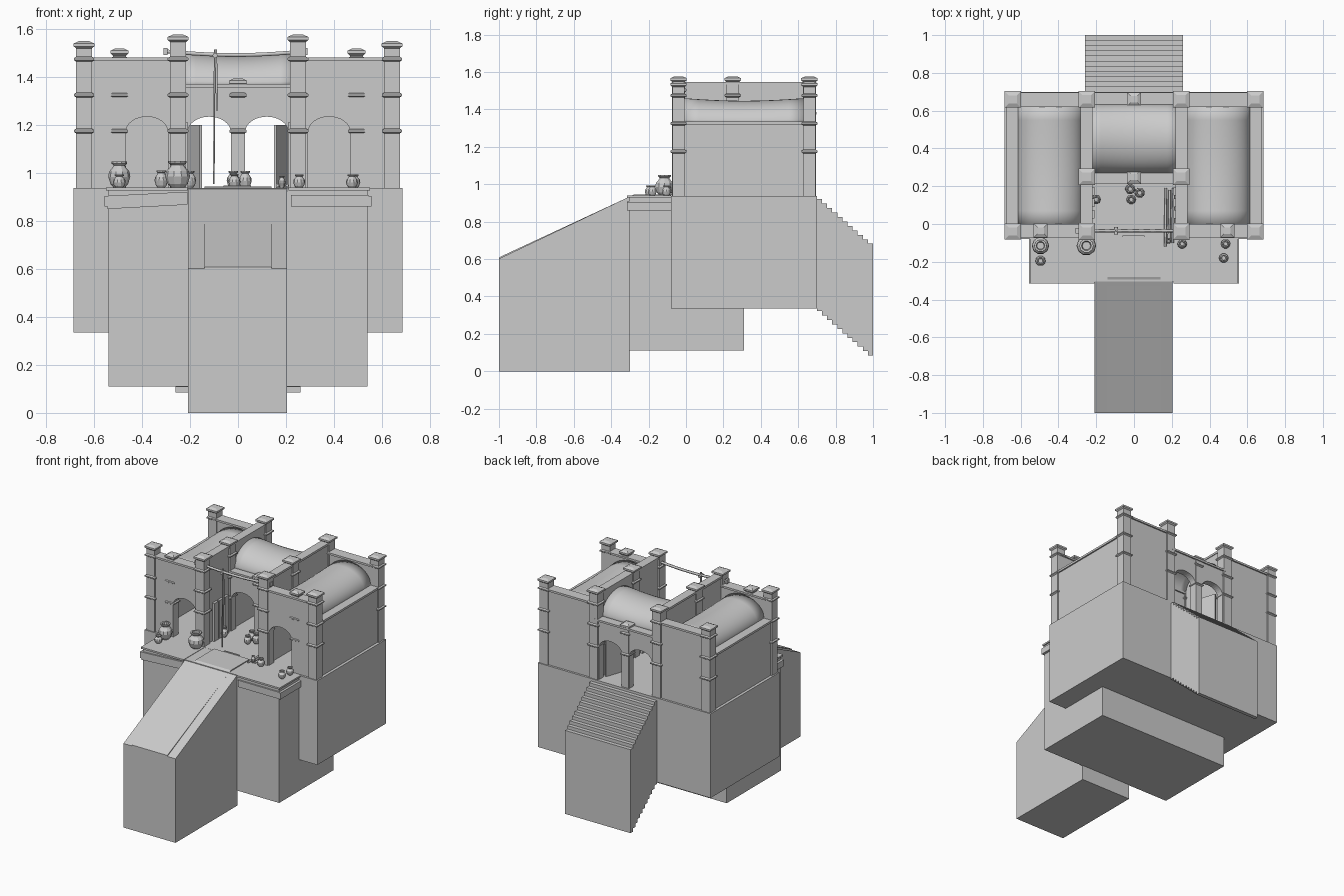
import bpy, bmesh
from math import sin, cos, pi
from mathutils import Vector

if "Cube" in bpy.data.objects:
    bpy.data.objects.remove(bpy.data.objects["Cube"])

FLOOR = 0.938


def make(name, verts, faces, smooth=False):
    me = bpy.data.meshes.new(name)
    me.from_pydata(verts, [], faces)
    bm = bmesh.new()
    bm.from_mesh(me)
    bmesh.ops.recalc_face_normals(bm, faces=bm.faces)
    bm.to_mesh(me)
    bm.free()
    ob = bpy.data.objects.new(name, me)
    bpy.context.collection.objects.link(ob)
    if smooth:
        for p in me.polygons:
            p.use_smooth = True
    return ob


def prism(name, profile, a, b, axis):
    """Extrude a 2D profile from a to b: axis x uses (y,z), axis y uses (x,z)."""
    n = len(profile)
    put = (lambda p, t: (t, p[0], p[1])) if axis == 'x' else (lambda p, t: (p[0], t, p[1]))
    verts = [put(p, t) for t in (a, b) for p in profile]
    faces = [tuple(range(n)), tuple(range(2 * n - 1, n - 1, -1))]
    faces += [(i, (i + 1) % n, n + (i + 1) % n, n + i) for i in range(n)]
    return make(name, verts, faces)


def box(name, x0, x1, y0, y1, z0, z1):
    return prism(name, [(x0, z0), (x1, z0), (x1, z1), (x0, z1)], y0, y1, 'y')


def arch_wall(name, x0, x1, y0, y1, top, arches):
    prof = [(x0, FLOOR)]
    for c, hw in arches:
        prof.append((c - hw, FLOOR))
        prof += [(c - hw * cos(pi * i / 16), 1.17 + 0.065 * sin(pi * i / 16)) for i in range(17)]
        prof.append((c + hw, FLOOR))
    prof += [(x1, FLOOR), (x1, top), (x0, top)]
    return prism(name, prof, y0, y1, 'y')


def square_stack(name, x, y, levels):
    """Square lofted column from (half width, z) levels."""
    verts = [(x + sx * h, y + sy * h, z) for h, z in levels
             for sx, sy in ((-1, -1), (1, -1), (1, 1), (-1, 1))]
    n = len(levels)
    faces = [(3, 2, 1, 0), tuple(range(4 * n - 4, 4 * n))]
    faces += [(4 * k + i, 4 * k + (i + 1) % 4, 4 * k + 4 + (i + 1) % 4, 4 * k + 4 + i)
              for k in range(n - 1) for i in range(4)]
    return make(name, verts, faces)


def pillar(name, x, y, h, top, bands):
    lv = [(h, FLOOR)]
    for b in bands:
        lv += [(h, b - 0.010), (h + 0.009, b - 0.004), (h + 0.009, b + 0.004), (h, b + 0.010)]
    lv += [(h, top - 0.03), (h + 0.01, top - 0.022), (h + 0.01, top - 0.01), (h * 0.65, top)]
    return square_stack(name, x, y, lv)


def vault(name, along, a, b, c0, c1, z0, h, sag):
    """Barrel roof whose ridge sags halfway along."""
    nu, nv = 8, 20
    verts = []
    for u in range(nu + 1):
        t = u / nu
        hh = h - sag * sin(pi * t)
        for v in range(nv + 1):
            w = pi * v / nv
            c = (c0 + c1) / 2 - (c1 - c0) / 2 * cos(w)
            l = a + (b - a) * t
            z = z0 + hh * sin(w)
            verts.append((c, l, z) if along == 'y' else (l, c, z))
    m = nv + 1
    faces = [(u * m + v, u * m + v + 1, (u + 1) * m + v + 1, (u + 1) * m + v)
             for u in range(nu) for v in range(nv)]
    ob = make(name, verts, faces, True)
    mod = ob.modifiers.new("thickness", 'SOLIDIFY')
    mod.thickness = 0.012
    return ob


def rod(name, pts, r, sides=8):
    cu = bpy.data.curves.new(name, 'CURVE')
    cu.dimensions = '3D'
    cu.bevel_depth = r
    cu.bevel_resolution = 1
    cu.use_fill_caps = True
    sp = cu.splines.new('POLY')
    sp.points.add(len(pts) - 1)
    for p, q in zip(sp.points, pts):
        p.co = (*q, 1)
    ob = bpy.data.objects.new(name, cu)
    bpy.context.collection.objects.link(ob)
    return ob


def pot(name, x, y, r, h):
    prof = [(0.5, 0), (0.8, 0.15), (1, 0.42), (0.92, 0.62), (0.6, 0.78), (0.52, 0.85),
            (0.72, 0.93), (0.72, 1), (0.5, 1), (0.42, 0.85)]
    n = 10
    verts = [(x + r * f * cos(2 * pi * i / n), y + r * f * sin(2 * pi * i / n), FLOOR + h * z)
             for f, z in prof for i in range(n)]
    k = len(prof)
    faces = [(j * n + i, j * n + (i + 1) % n, (j + 1) * n + (i + 1) % n, (j + 1) * n + i)
             for j in range(k - 1) for i in range(n)]
    faces += [tuple(range(n)), tuple(range((k - 1) * n, k * n))]
    return make(name, verts, faces)


# Foundations
box("main_base", -0.685, 0.685, -0.08, 0.70, 0.335, FLOOR)
box("terrace_base", -0.54, 0.54, -0.305, 0.31, 0.11, 0.937)

# Ramp with raised central walkway
prism("ramp", [(-1, 0), (-0.3, 0), (-0.3, 0.935), (-1, 0.602)], -0.208, 0.205, 'x')
prism("ramp_walkway", [(-1, 0.595), (-0.28, 0.93), (-0.07, 0.93), (-0.07, 0.944),
                       (-0.28, 0.944), (-1, 0.609)], -0.14, 0.14, 'x')
box("threshold", -0.06, 0.055, -0.07, -0.06, FLOOR, 0.949)

# Rear stairs, stepped above and below
N = 11
run, rise = 0.30 / N, 0.262 / N
for i in range(N):
    z = FLOOR - rise * (i + 1) + 0.006
    box("stair_step", -0.26, 0.26, 0.70 + run * i, 0.70 + run * (i + 1), z - 0.598, z)

# Terrace edge beams, the left one slightly tilted
prism("terrace_trim_left", [(-0.545, 0.85), (-0.21, 0.868), (-0.21, 0.922), (-0.545, 0.905)],
      -0.315, -0.30, 'y')
box("terrace_trim_right", 0.22, 0.545, -0.315, -0.30, 0.86, 0.908)
for s in (-1, 1):
    x0, x1 = sorted((s * 0.535, s * 0.557))
    box("terrace_side_trim", x0, x1, -0.315, -0.08, 0.86, 0.905)
    x0, x1 = sorted((s * 0.21, s * 0.55))
    box("terrace_lip", x0, x1, -0.315, -0.08, 0.928, 0.94)

# Side wings
BANDS = (1.175, 1.325, 1.475)
for s in (-1, 1):
    def sx(a, b):
        return sorted((s * a, s * b))
    arch_wall("wing_front_wall", *sx(0.25, 0.645), -0.065, -0.01, 1.47, [(s * 0.38, 0.088)])
    box("wing_front_coping", *sx(0.25, 0.645), -0.075, 0.0, 1.468, 1.482)
    box("wing_back_wall", *sx(0.25, 0.645), 0.63, 0.685, FLOOR, 1.47)
    box("wing_back_coping", *sx(0.25, 0.645), 0.62, 0.695, 1.468, 1.482)
    box("wing_outer_wall", *sx(0.612, 0.665), -0.04, 0.66, FLOOR, 1.325)
    box("wing_outer_coping", *sx(0.602, 0.675), -0.04, 0.66, 1.32, 1.335)
    box("wing_inner_wall", *sx(0.225, 0.275), -0.04, 0.66, FLOOR, 1.535)
    box("wing_inner_coping", *sx(0.22, 0.282), -0.04, 0.66, 1.533, 1.548)
    vault("wing_vault", 'y', -0.01, 0.63, *sx(0.27, 0.615), 1.325, 0.135, 0.014)
    for y in (-0.04, 0.66):
        pillar("outer_pillar", s * 0.642, y, 0.033, 1.55, BANDS)
    for y in (-0.04, 0.25, 0.66):
        pillar("inner_pillar", s * 0.25, y, 0.034, 1.577, BANDS)
    pillar("arch_pillar", s * 0.494, -0.035, 0.027, 1.52, BANDS)
    # Courtyard panels and open rear doors
    for k in range(3):
        box("wall_panel_plank", *sx(0.208, 0.23), 0.03 + k * 0.06, 0.075 + k * 0.06, FLOOR, 1.21)
    door = box("open_door", -0.006, 0.006, -0.075, 0.075, FLOOR, 1.2)
    door.location = (s * 0.18, 0.55, 0)
    door.rotation_euler.z = -s * 0.33

# Central hall
for y, e in ((0.25, 1), (0.66, -1)):
    arch_wall("hall_wall", -0.25, 0.25, y - 0.025, y + 0.025, 1.36, [(-0.12, 0.09), (0.12, 0.09)])
    box("hall_coping", -0.25, 0.25, y - 0.035, y + 0.035, 1.357, 1.371)
    pillar("hall_pillar", 0, y, 0.027, 1.395, (1.175, 1.325))
vault("hall_vault", 'x', -0.235, 0.235, 0.27, 0.635, 1.36, 0.145, 0.018)

# Sagging pole with hanging rope
rod("courtyard_pole", [(-0.31 + 0.06 * i, -0.035, 1.508 - 0.016 * sin(pi * i / 10))
                       for i in range(11)], 0.009)
for x in (-0.302, 0.282):
    box("pole_end", x - 0.008, x + 0.008, -0.05, -0.02, 1.493, 1.522)
rod("rope_loop", [(-0.092, -0.035, 1.515), (-0.087, -0.035, 1.26)], 0.005)
rod("hanging_rope", [(-0.097, -0.035, 1.515), (-0.101, -0.035, 0.955)], 0.004)
rod("rope_knot", [(-0.095, -0.055, 1.49), (-0.095, -0.015, 1.49)], 0.011)

# Poles lying on the floor
for x, a, b in ((0.165, -0.12, 0.19), (0.185, -0.10, 0.18), (0.205, -0.10, 0.19)):
    rod("loose_pole", [(x, a, 0.948), (x + 0.004, b, 0.948)], 0.007)

# Pots: x, y, radius, height
for p in ((-0.495, -0.115, 0.046, 0.11), (-0.252, -0.115, 0.052, 0.112),
          (-0.495, -0.195, 0.027, 0.055), (0.255, -0.105, 0.025, 0.055),
          (0.475, -0.18, 0.025, 0.055), (0.485, -0.105, 0.025, 0.055),
          (-0.2, 0.13, 0.025, 0.07), (-0.02, 0.185, 0.027, 0.07),
          (0.03, 0.165, 0.027, 0.07), (-0.015, 0.13, 0.025, 0.058),
          (-0.32, 0.08, 0.028, 0.072), (0.183, -0.09, 0.015, 0.05)):
    pot("clay_pot", *p)
